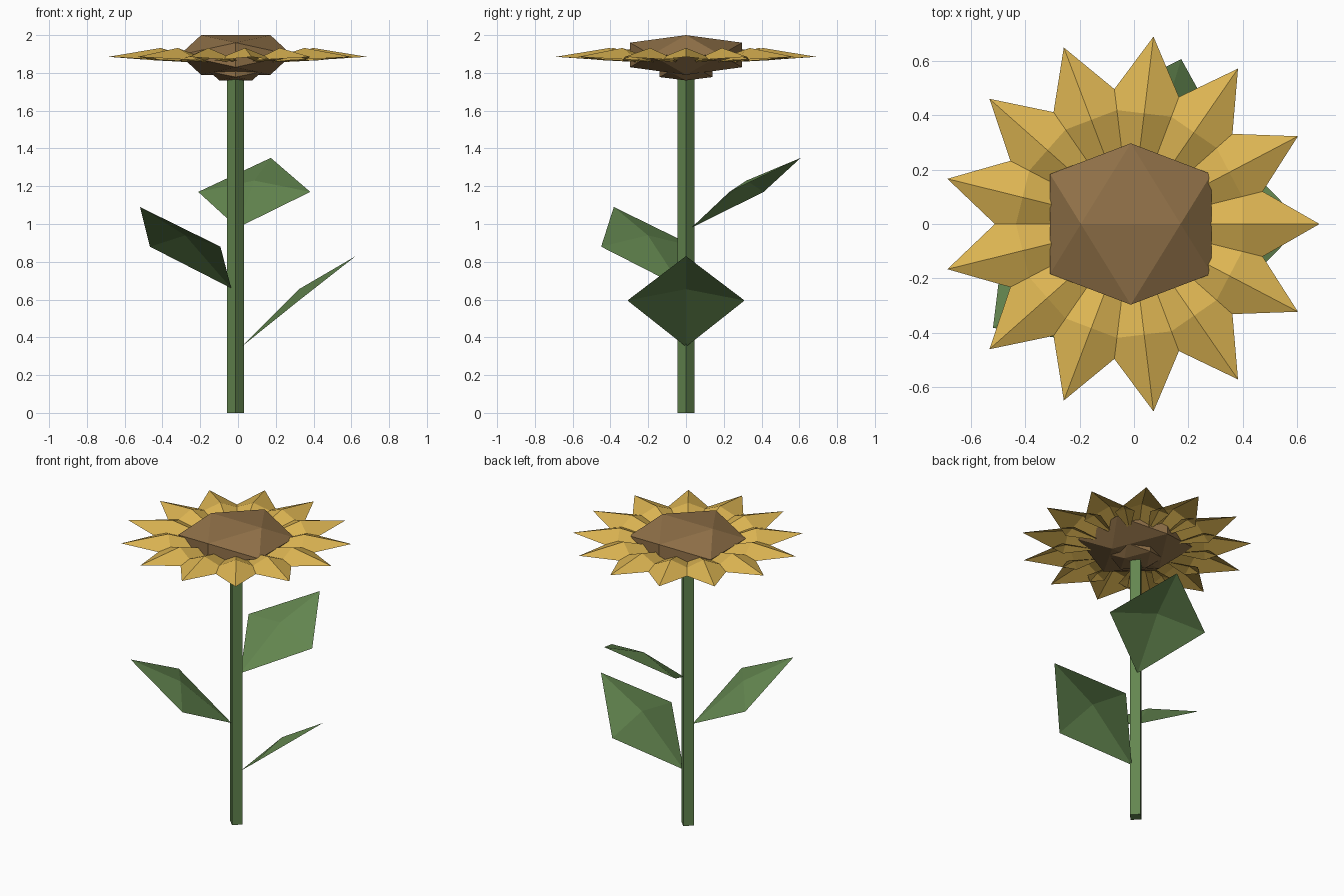
import bpy
import bmesh
from math import radians, sqrt, tau
from mathutils import Matrix

cube = bpy.data.objects.get("Cube")
if cube:
    bpy.data.objects.remove(cube)

CENTRE_X = -0.012


def material(name, rgb):
    mat = bpy.data.materials.new(name)
    mat.use_nodes = True
    colour = (*rgb, 1)
    mat.diffuse_color = colour
    mat.node_tree.nodes["Principled BSDF"].inputs["Base Color"].default_value = colour
    return mat


GREEN = material("leaf green", (0.127, 0.242, 0.08))
YELLOW = material("petal yellow", (0.72, 0.46, 0.085))
BROWN = material("seed brown", (0.28, 0.165, 0.065))


def add_object(name, bm, mat):
    mesh = bpy.data.meshes.new(name)
    bm.to_mesh(mesh)
    bm.free()
    mesh.materials.append(mat)
    obj = bpy.data.objects.new(name, mesh)
    bpy.context.collection.objects.link(obj)
    return obj


def blade(name, mat, angle, root, middle, tip, half_width, ridge):
    """Four-sided folded sheet; root, middle and tip are (radius, height)."""
    bm = bmesh.new()
    outline = [(root[0], 0, root[1]), (middle[0], -half_width, middle[1]),
               (tip[0], 0, tip[1]), (middle[0], half_width, middle[1])]
    rim = [bm.verts.new(p) for p in outline]
    peak = bm.verts.new((middle[0], 0, ridge))
    for i in range(4):
        bm.faces.new((rim[i], rim[(i + 1) % 4], peak))
    bm.transform(Matrix.Translation((CENTRE_X, 0, 0)) @ Matrix.Rotation(angle, 4, "Z"))
    return add_object(name, bm, mat)


def faceted_ball(name, radius, half_height, z):
    """Squashed twenty-sided ball resting with one edge on top."""
    golden = (1 + sqrt(5)) / 2
    bm = bmesh.new()
    for a in (-1, 1):
        for b in (-golden, golden):
            for p in ((a, 0, b), (0, b, a), (b, a, 0)):
                bm.verts.new(p)
    bmesh.ops.convex_hull(bm, input=bm.verts[:])
    bmesh.ops.recalc_face_normals(bm, faces=bm.faces[:])
    bm.transform(Matrix.Translation((CENTRE_X, 0, z)) @ Matrix.Diagonal(
        (radius / golden, radius / golden, half_height / golden, 1)))
    return add_object(name, bm, BROWN)


# Square stem, corners facing front and sides
bpy.ops.mesh.primitive_cylinder_add(vertices=4, radius=0.045, depth=1.8,
                                    location=(CENTRE_X, 0, 0.9))
stem = bpy.context.object
stem.name = "stem"
stem.data.materials.append(GREEN)

# Three leaves spiralling up the stem
for name, angle, z, rise in (("lower_leaf", 0, 0.35, 0.48),
                             ("middle_leaf", 217, 0.66, 0.43),
                             ("upper_leaf", 73, 0.98, 0.37)):
    blade(name, GREEN, radians(angle), (0.03, z), (0.335, z + rise / 2 + 0.005),
          (0.635, z + rise), 0.31, z + rise / 2 + 0.065)

# Seed head and the small base beneath it
faceted_ball("seed_head", 0.297, 0.105, 1.895)
faceted_ball("head_base", 0.14, 0.047, 1.807)

# Ring of petals
COUNT = 13
for i in range(COUNT):
    blade(f"petal_{i + 1}", YELLOW, i * tau / COUNT, (0.13, 1.85),
          (0.41, 1.867), (0.695, 1.885), 0.163, 1.932)
